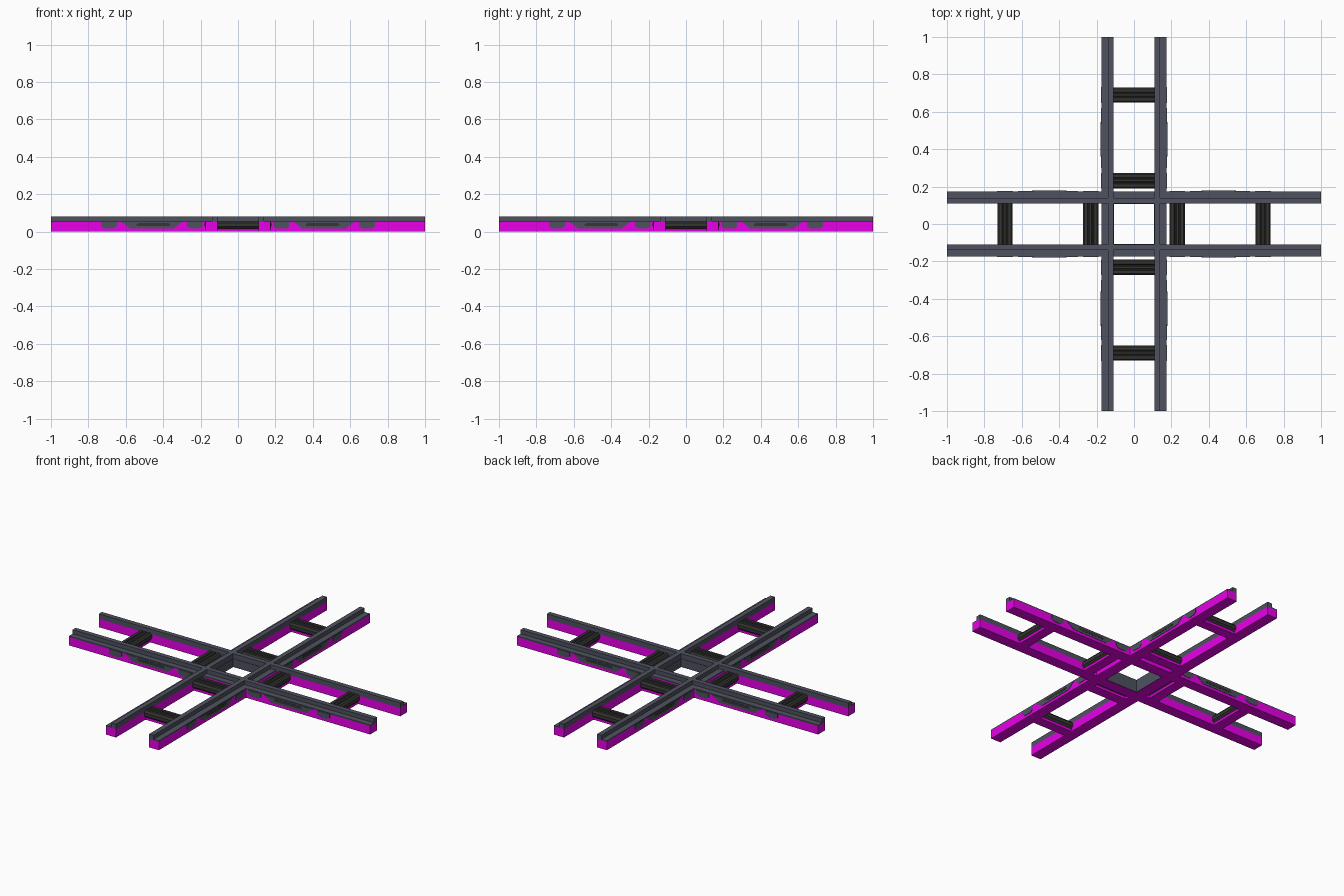
import bpy, bmesh, math
from mathutils import Matrix, Vector

if "Cube" in bpy.data.objects:
    bpy.data.objects.remove(bpy.data.objects["Cube"], do_unlink=True)


def material(name, rgb):
    m = bpy.data.materials.new(name)
    m.use_nodes = True
    m.diffuse_color = (*rgb, 1)
    bsdf = m.node_tree.nodes["Principled BSDF"]
    bsdf.inputs["Base Color"].default_value = (*rgb, 1)
    bsdf.inputs["Roughness"].default_value = 0.6
    return m


SLATE = material("slate_metal", (0.078, 0.085, 0.115))
DARK = material("charcoal", (0.036, 0.036, 0.034))
MAGENTA = material("magenta", (1.0, 0.0, 1.0))


def prism(name, profile, start, end, axis, mat, turn):
    """Extrude a profile along x (points are y, z) or along y (points are x, z)."""
    bm = bmesh.new()

    def place(p, t):
        return Vector((t, p[0], p[1])) if axis == "x" else Vector((p[0], t, p[1]))

    a = [bm.verts.new(place(p, start)) for p in profile]
    b = [bm.verts.new(place(p, end)) for p in profile]
    bm.faces.new(a)
    bm.faces.new(b)
    n = len(profile)
    for i in range(n):
        j = (i + 1) % n
        bm.faces.new((a[i], a[j], b[j], b[i]))
    bmesh.ops.recalc_face_normals(bm, faces=bm.faces[:])
    bm.transform(Matrix.Rotation(math.radians(90 * turn), 4, "Z"))
    me = bpy.data.meshes.new(name)
    bm.to_mesh(me)
    bm.free()
    me.materials.append(mat)
    ob = bpy.data.objects.new(name, me)
    bpy.context.collection.objects.link(ob)
    return ob


def rect(u0, u1, z0, z1):
    return [(u0, z0), (u1, z0), (u1, z1), (u0, z1)]


OUT, LIP, INN = -0.175, -0.139, -0.11   # outer edge, lip edge, inner edge
SEAM, STEP, TOP = 0.05, 0.056, 0.08

cap = [(OUT, SEAM), (INN, SEAM), (INN, TOP), (LIP, TOP), (LIP, STEP), (OUT, STEP)]

# Tie with chamfered edges and two grooves on top
tie_half = [(0.030, 0.015), (0.041, 0.026), (0.041, 0.046), (0.033, 0.057),
            (0.017, 0.057), (0.014, 0.052), (0.009, 0.052), (0.006, 0.057)]
tie = tie_half + [(-x, z) for x, z in reversed(tie_half)]

for k, side in enumerate(("front", "left", "back", "right")):
    # Rail: coloured base with a stepped metal cap
    prism(f"{side}_rail_base", rect(OUT, INN, 0, SEAM), -1, 1, "x", MAGENTA, k)
    prism(f"{side}_rail_cap", cap, -1, 1, "x", SLATE, k)
    # Lining of the central square opening
    prism(f"{side}_center_lining", rect(INN, -INN, 0.001, SEAM),
          INN - 0.001, INN + 0.003, "y", SLATE, k)

    # Plates on the outer face of the rail, mirrored about the middle
    for s in (-1, 1):
        end = "a" if s < 0 else "b"
        plate = [(0.30, SEAM), (0.345, 0.016), (0.575, 0.016), (0.62, SEAM)]
        prism(f"{side}_side_plate_{end}", [(s * x, z) for x, z in plate],
              OUT - 0.002, OUT + 0.002, "y", SLATE, k)
        slot = [(0.36, 0.036), (0.37, 0.029), (0.53, 0.029), (0.545, 0.036),
                (0.535, 0.045), (0.37, 0.045)]
        prism(f"{side}_plate_slot_{end}", [(s * x, z) for x, z in slot],
              OUT - 0.003, OUT + 0.001, "y", DARK, k)
        for i, c in enumerate((0.232, 0.69)):
            bracket = [(c - 0.042, SEAM), (c - 0.042, 0.028), (c - 0.024, 0.016),
                       (c + 0.024, 0.016), (c + 0.042, 0.028), (c + 0.042, SEAM)]
            prism(f"{side}_tie_bracket_{end}{i + 1}", [(s * x, z) for x, z in bracket],
                  OUT - 0.002, OUT + 0.002, "y", SLATE, k)

    # Ties between the rails of one arm, each on a coloured foot
    for i, c in enumerate((0.232, 0.69)):
        prism(f"{side}_tie_{i + 1}", [(c + x, z) for x, z in tie],
              INN, -INN, "y", DARK, k)
        prism(f"{side}_tie_foot_{i + 1}", rect(c - 0.03, c + 0.03, 0, 0.016),
              INN, -INN, "y", MAGENTA, k)
